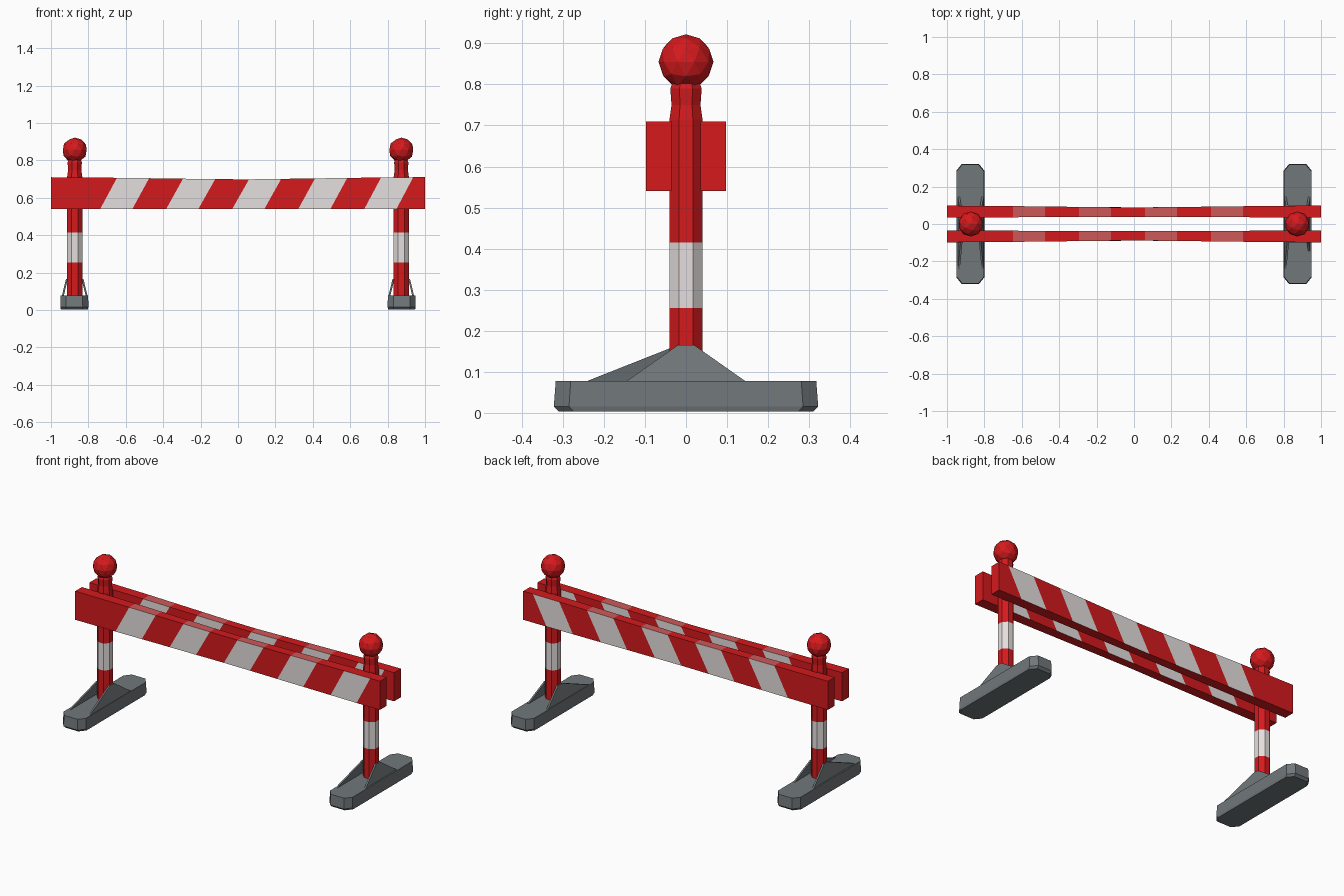
import bpy, bmesh, math
from mathutils import Vector

if "Cube" in bpy.data.objects:
    bpy.data.objects.remove(bpy.data.objects["Cube"])


def material(name, rgb):
    m = bpy.data.materials.new(name)
    m.diffuse_color = (*rgb, 1)
    m.use_nodes = True
    m.node_tree.nodes["Principled BSDF"].inputs["Base Color"].default_value = m.diffuse_color
    return m


RED = material("signal red", (0.66, 0.010, 0.012))
WHITE = material("off white", (0.78, 0.74, 0.73))
PALE = material("worn red", (0.62, 0.10, 0.10))
GREY = material("foot grey", (0.165, 0.185, 0.195))


def finish(bm, name, mats):
    bmesh.ops.recalc_face_normals(bm, faces=bm.faces[:])
    me = bpy.data.meshes.new(name)
    bm.to_mesh(me)
    bm.free()
    for m in mats:
        me.materials.append(m)
    ob = bpy.data.objects.new(name, me)
    bpy.context.collection.objects.link(ob)
    return ob


def loft(bm, rings):
    """Skin a list of equal-length rings and cap both ends; returns side faces per span."""
    vs = [[bm.verts.new(p) for p in r] for r in rings]
    n = len(vs[0])
    spans = [[bm.faces.new((a[i], a[(i + 1) % n], b[(i + 1) % n], b[i])) for i in range(n)]
             for a, b in zip(vs, vs[1:])]
    bm.faces.new(vs[0])
    bm.faces.new(vs[-1])
    return spans


# Boards: slanted spans alternate red and white, thinning slightly mid-length
def board(name, side):
    cuts = [(-1.0, -1.0)]
    for k in range(5):
        x = -0.737 + 0.353 * k
        cuts += [(x, x + 0.09), (x + 0.172, x + 0.262)]
    cuts.append((1.0, 1.0))
    rings = []
    for xb, xt in cuts:
        ring = []
        for x, z, outer in ((xb, 0.54, 0), (xb, 0.54, 1), (xt, 0.71, 1), (xt, 0.71, 0)):
            sag = max(0, 1 - abs(x) / 0.85)
            y = 0.098 - 0.010 * sag if outer else 0.035 + 0.004 * sag
            ring.append((x, side * y, z - (0.012 * sag if z > 0.6 else 0)))
        rings.append(ring)
    bm = bmesh.new()
    for i, faces in enumerate(loft(bm, rings)):
        for j in (1, 3):  # outer and inner board faces carry the stripes
            faces[j].material_index = i % 2
        if i % 2 and i < 9:  # worn paint on the top edge
            faces[2].material_index = 2
    finish(bm, name, (RED, WHITE, PALE))


board("front_board", -1)
board("back_board", 1)


# Posts: eight-sided, with a white band and a narrower neck
def post(name, cx):
    prof = [(0.040, 0.07), (0.040, 0.255), (0.040, 0.415), (0.040, 0.715),
            (0.035, 0.75), (0.038, 0.79), (0.030, 0.81)]
    angs = [math.pi / 8 + i * math.pi / 4 for i in range(8)]
    bm = bmesh.new()
    spans = loft(bm, [[(cx + 1.09 * r * math.cos(a), 1.09 * r * math.sin(a), z) for a in angs]
                      for r, z in prof])
    for f in spans[1]:
        f.material_index = 1
    finish(bm, name, (RED, WHITE))


# Ball on top of each post
def knob(name, cx):
    bm = bmesh.new()
    bmesh.ops.create_icosphere(bm, subdivisions=2, radius=0.067)
    bmesh.ops.translate(bm, vec=Vector((cx, 0, 0.855)), verts=bm.verts[:])
    finish(bm, name, (RED,))


# Feet: chamfered long slab
def foot(name, cx):
    quarter = [(0.075, 0.285), (0.045, 0.322)]
    outline = (quarter + [(-x, y) for x, y in reversed(quarter)]
               + [(-x, -y) for x, y in quarter] + [(x, -y) for x, y in reversed(quarter)])
    bm = bmesh.new()
    loft(bm, [[(cx + x * s, y * s, z) for x, y in outline]
              for s, z in ((0.96, 0.003), (1.0, 0.016), (0.985, 0.078))])
    finish(bm, name, (GREY,))


# Thin leaning gussets either side of the post
def gusset(name, cx, side, front):
    prof = [(-front, 0.070, 0.070), (0.155, 0.070, 0.070),
            (0.02, 0.165, 0.047), (-0.02, 0.165, 0.047)]
    bm = bmesh.new()
    loft(bm, [[(cx + side * (x - t), y, z) for y, z, x in prof] for t in (0, 0.010)])
    finish(bm, name, (GREY,))


for label, s in (("left", -1), ("right", 1)):
    cx = s * 0.873
    post(label + "_post", cx)
    knob(label + "_post_ball", cx)
    foot(label + "_foot", s * 0.875)
    gusset(label + "_outer_gusset", cx, s, 0.155 if s > 0 else 0.26)
    gusset(label + "_inner_gusset", cx, -s, 0.26)
